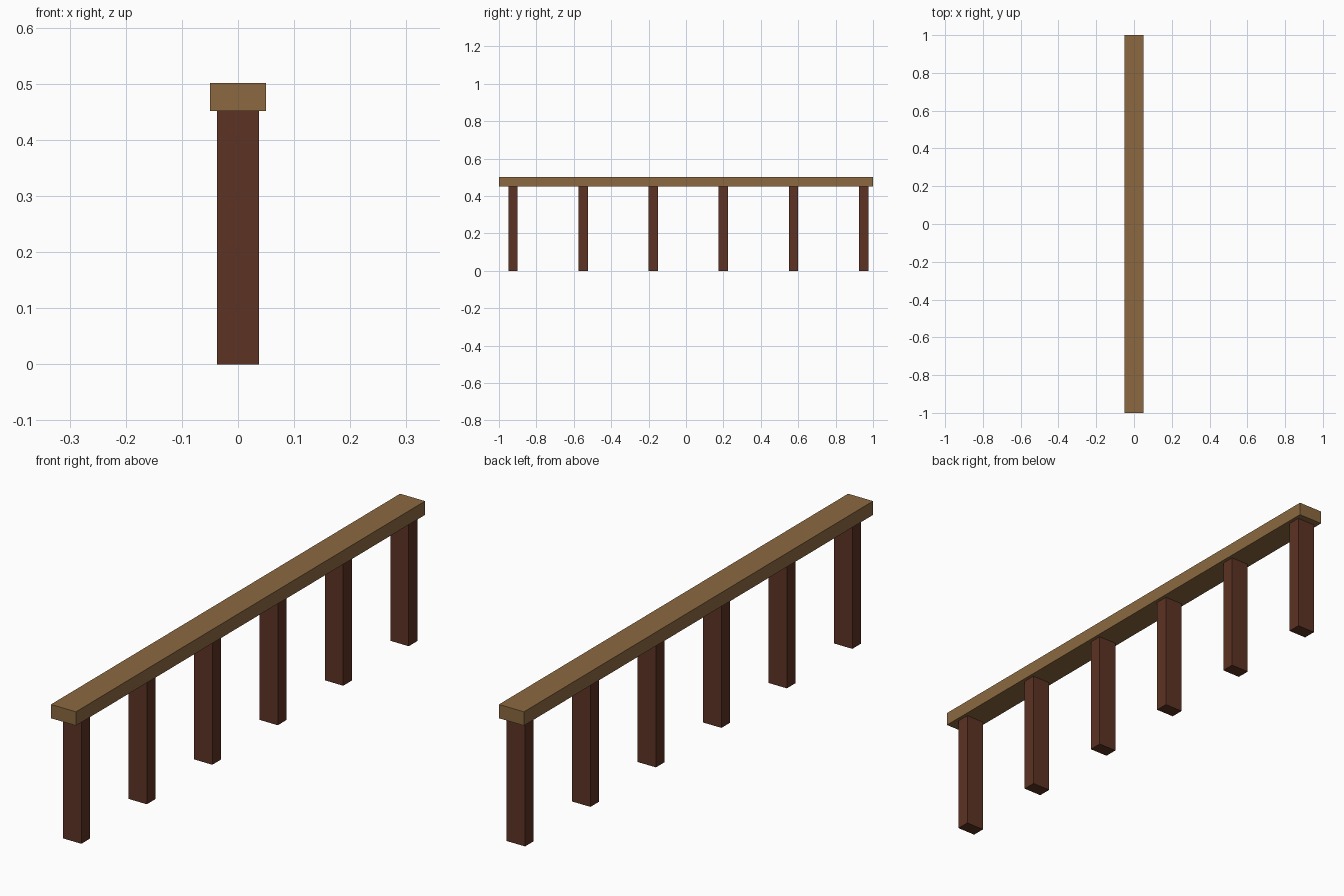
import bpy

if "Cube" in bpy.data.objects:
    bpy.data.objects.remove(bpy.data.objects["Cube"])


def material(name, colour):
    mat = bpy.data.materials.new(name)
    mat.diffuse_color = (*colour, 1.0)
    mat.use_nodes = True
    mat.node_tree.nodes["Principled BSDF"].inputs["Base Color"].default_value = mat.diffuse_color
    return mat


def box(name, centre, size, mat):
    bpy.ops.mesh.primitive_cube_add(size=1, location=centre)
    obj = bpy.context.object
    obj.name = name
    obj.scale = size
    bpy.ops.object.transform_apply(location=False, rotation=False, scale=True)
    obj.data.materials.append(mat)
    return obj


light_wood = material("light wood", (0.258, 0.141, 0.052))
dark_wood = material("dark wood", (0.107, 0.033, 0.017))

RAIL_BOTTOM, RAIL_TOP = 0.451, 0.501

# Top rail
box("top_rail", (0, 0, (RAIL_BOTTOM + RAIL_TOP) / 2),
    (0.10, 2.0, RAIL_TOP - RAIL_BOTTOM), light_wood)

# Six evenly spaced posts, set slightly off centre along the rail
for i in range(6):
    box(f"post_{i + 1}", (0, -0.925 + 0.375 * i, RAIL_BOTTOM / 2),
        (0.074, 0.05, RAIL_BOTTOM), dark_wood)
